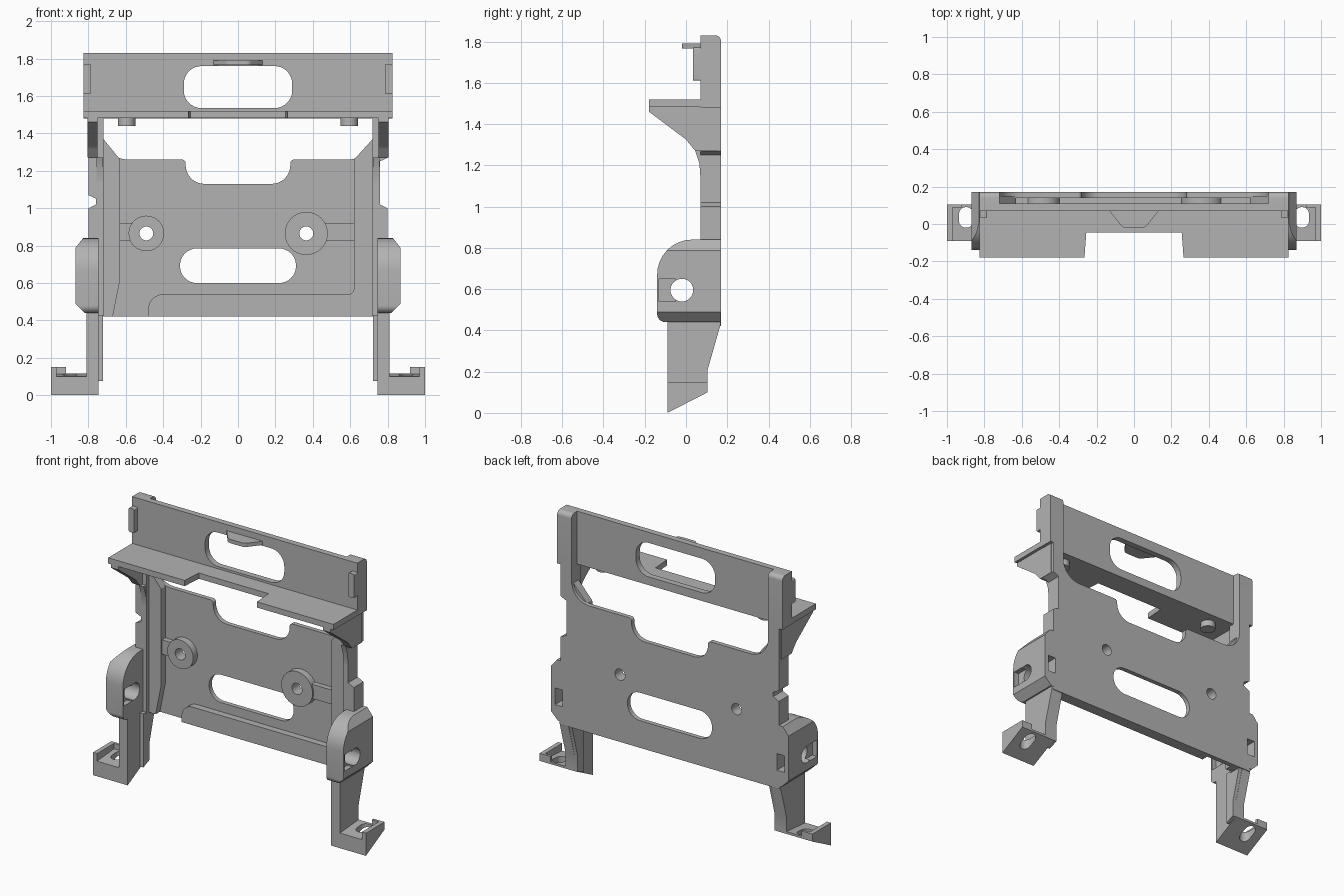
import bpy, bmesh, math
from mathutils import Vector

if "Cube" in bpy.data.objects:
    bpy.data.objects.remove(bpy.data.objects["Cube"], do_unlink=True)

GREY = (0.45, 0.45, 0.45, 1)
mat = bpy.data.materials.new("plain grey")
mat.use_nodes = True
mat.diffuse_color = GREY
mat.node_tree.nodes["Principled BSDF"].inputs["Base Color"].default_value = GREY


def fillet(points, steps=8):
    """Round every corner that carries a radius as third value."""
    out = []
    for i, p in enumerate(points):
        c = Vector(p[:2])
        if len(p) < 3:
            out.append(c)
            continue
        a = (Vector(points[i - 1][:2]) - c).normalized()
        b = (Vector(points[(i + 1) % len(points)][:2]) - c).normalized()
        half = a.angle(b) / 2
        centre = c + (a + b).normalized() * p[2] / math.sin(half)
        start = c + a * p[2] / math.tan(half) - centre
        end = c + b * p[2] / math.tan(half) - centre
        turn = math.atan2(start.x * end.y - start.y * end.x, start.dot(end))
        for k in range(steps + 1):
            t = turn * k / steps
            out.append(centre + Vector((start.x * math.cos(t) - start.y * math.sin(t),
                                        start.x * math.sin(t) + start.y * math.cos(t))))
    return out


def prism(name, points, axis, lo, hi, side=1):
    """Extrude an outline along an axis; side=-1 mirrors it in x."""
    place = {"X": lambda p, w: (w * side, p.x, p.y),
             "Y": lambda p, w: (p.x * side, w, p.y),
             "Z": lambda p, w: (p.x * side, p.y, w)}[axis]
    outline = fillet(points)
    bm = bmesh.new()
    low, high = ([bm.verts.new(place(p, w)) for p in outline] for w in (lo, hi))
    bm.faces.new(low)
    bm.faces.new(high)
    n = len(outline)
    for i in range(n):
        j = (i + 1) % n
        bm.faces.new((low[i], low[j], high[j], high[i]))
    bmesh.ops.recalc_face_normals(bm, faces=bm.faces)
    mesh = bpy.data.meshes.new(name)
    bm.to_mesh(mesh)
    bm.free()
    mesh.materials.append(mat)
    ob = bpy.data.objects.new(name, mesh)
    bpy.context.collection.objects.link(ob)
    return ob


def rect(u0, u1, v0, v1, *r):
    return [(u0, v0, *r), (u1, v0, *r), (u1, v1, *r), (u0, v1, *r)]


def circle(u, v, r):
    return rect(u - r, u + r, v - r, v + r, r * 0.999)


def cut(ob, cutters):
    """Subtract the cutters and throw them away."""
    for c in cutters:
        c.hide_render = True
        m = ob.modifiers.new("cut", "BOOLEAN")
        m.object, m.solver = c, "EXACT"
    graph = bpy.context.evaluated_depsgraph_get()
    mesh = bpy.data.meshes.new_from_object(ob.evaluated_get(graph))
    ob.modifiers.clear()
    ob.data = mesh
    for c in cutters:
        bpy.data.objects.remove(c, do_unlink=True)


BACK, PLATE, RAISED, FRONT = 0.17, 0.14, 0.095, 0.07
bosses = {"right": (-0.49, 0.865, 0.095), "left": (0.365, 0.865, 0.115)}

# Main plate with its scooped top edge, handle slot and screw holes
half = [(0.755, 0.42), (0.755, 1.48), (0.72, 1.48), (0.72, 1.26, 0.13),
        (0.28, 1.26, 0.02), (0.28, 1.13, 0.1)]
plate = prism("main_plate", half + [(-p[0], *p[1:]) for p in reversed(half)], "Y", PLATE, BACK)
cut(plate, [prism("slot", rect(-0.31, 0.31, 0.6, 0.785, 0.09), "Y", 0, 0.3)]
    + [prism("hole", circle(x, z, 0.037), "Y", 0, 0.3) for x, z, r in bosses.values()])

# Screw bosses and the arms tying them to the border
for label, (x, z, r) in bosses.items():
    s = 1 if x > 0 else -1
    boss = prism(label + "_boss", circle(x, z, r), "Y", RAISED, 0.15)
    cut(boss, [prism("hole", circle(x, z, 0.037), "Y", 0, 0.3)])
    prism(label + "_boss_arm", rect(abs(x) + r - 0.02, 0.64, 0.825, 0.92), "Y", RAISED + 0.01, 0.15, s)

# Raised border on the front of the plate
prism("right_border", [(-0.74, 0.42), (-0.67, 0.42), (-0.63, 0.62), (-0.63, 1.26, 0.02),
                       (-0.72, 1.37), (-0.74, 1.37)], "Y", RAISED, 0.15)
prism("left_border", [(-0.48, 0.42), (0.74, 0.42), (0.74, 1.37), (0.72, 1.37), (0.62, 1.26, 0.02),
                      (0.62, 0.54, 0.03), (-0.48, 0.54, 0.08)], "Y", RAISED, 0.15)

# Upper panel with window
panel = prism("upper_panel", rect(-0.8, 0.8, 1.48, 1.83), "Y", FRONT, 0.11)
cut(panel, [prism("window", rect(-0.29, 0.29, 1.535, 1.76, 0.095), "Y", 0, 0.3)])
prism("window_tongue", [(-0.14, 0.08), (-0.06, -0.02, 0.04), (0.06, -0.02, 0.04), (0.14, 0.08)],
      "Z", 1.765, 1.79)

# Ledge with a stepped front edge
prism("ledge", [(-0.825, -0.18), (-0.265, -0.18), (-0.255, -0.045), (0.255, -0.045),
                (0.265, -0.18), (0.825, -0.18), (0.825, 0.11), (-0.825, 0.11)], "Z", 1.482, 1.52)

for s, label in ((1, "left_"), (-1, "right_")):
    # Upper post, its front tab and the peg under the ledge
    prism(label + "upper_post", [(FRONT, 1.48), (BACK, 1.48), (BACK, 1.83, 0.03), (FRONT, 1.83)],
          "X", 0.72, 0.825, s)
    prism(label + "front_tab", rect(0.785, 0.825, 1.61, 1.77, 0.008), "Y", 0.035, 0.08, s)
    prism(label + "peg", circle(0.595, 0.01, 0.047), "Z", 1.44, 1.49, s)

    # Column with an outer notch, taller on the left
    top = 1.27 if s > 0 else 1.07
    column = prism(label + "column", [(0.72, 0.42), (0.8, 0.42), (0.8, 1.0), (0.758, 1.02),
                                      (0.758, top - 0.02), (0.8, top), (0.8, 1.48), (0.72, 1.48)],
                   "Y", FRONT, BACK, s)

    # Sloping gusset under the ledge
    prism(label + "gusset", [(-0.18, 1.485), (-0.18, 1.46), (0.0, 1.325, 0.1), (0.045, 1.27),
                             (0.15, 1.27), (0.15, 1.485)], "X", 0.75, 0.805, s)
    prism(label + "gusset_foot", [(0.045, 1.27), (0.065, 1.21), (FRONT, 1.14), (0.1, 1.14),
                                  (0.1, 1.27)], "X", 0.722, 0.757, s)

    # Rounded ear with chamfered ends, side hole, recesses and a rear socket
    ear = prism(label + "ear", [(-0.14, 0.44, 0.04), (BACK, 0.44), (BACK, 0.84), (-0.14, 0.84, 0.17)],
                "X", 0.745, 0.87, s)
    socket = rect(0.785, 0.84, 0.54, 0.65)
    cut(ear, [
        prism("chamfer", [(0.82, 0.85), (0.9, 0.75), (0.9, 0.9), (0.82, 0.9)], "Y", -0.3, 0.3, s),
        prism("chamfer", [(0.81, 0.43), (0.81, 0.4), (0.9, 0.4), (0.9, 0.52)], "Y", -0.3, 0.3, s),
        prism("hole", circle(-0.02, 0.595, 0.055), "X", 0.7, 0.9, s),
        prism("recess", rect(0.835, 0.9, 0.54, 0.65), "Y", -0.13, -0.05, s),
        prism("recess", rect(0.7, 0.78, 0.54, 0.65), "Y", -0.13, -0.05, s),
        prism("socket", socket, "Y", 0.08, 0.3, s)])
    cut(column, [prism("socket", socket, "Y", 0.0, 0.3, s)])

    # Leg and its inner rib
    prism(label + "leg", [(-0.09, 0.0), (0.105, 0.1), (0.105, 0.21), (0.168, 0.43),
                          (0.168, 0.46), (-0.09, 0.46)], "X", 0.745, 0.81, s)
    prism(label + "leg_rib", [(0.04, 0.075), (0.104, 0.1), (0.104, 0.21), (0.165, 0.43),
                              (0.04, 0.43)], "X", 0.722, 0.75, s)

    # Wedge foot with a slotted floor, outer wall and rear corner
    foot = prism(label + "foot", [(-0.09, 0.0), (0.105, 0.1), (0.105, 0.115), (-0.09, 0.1)],
                 "X", 0.8, 1.0, s)
    cut(foot, [prism("slot", rect(0.86, 0.935, -0.02, 0.09, 0.036), "Z", -0.1, 0.3, s)])
    prism(label + "foot_wall", [(-0.09, 0.0), (0.105, 0.1), (0.105, 0.15), (-0.09, 0.15)],
          "X", 0.97, 1.0, s)
    prism(label + "foot_corner", rect(0.92, 0.98, 0.1, 0.15), "Y", 0.088, 0.105, s)

# Smooth the rounded corners and keep the hard edges
bpy.ops.object.select_all(action="DESELECT")
for ob in bpy.context.collection.objects:
    if ob.type == "MESH":
        ob.select_set(True)
        bpy.context.view_layer.objects.active = ob
bpy.ops.object.shade_smooth_by_angle(angle=math.radians(30))
